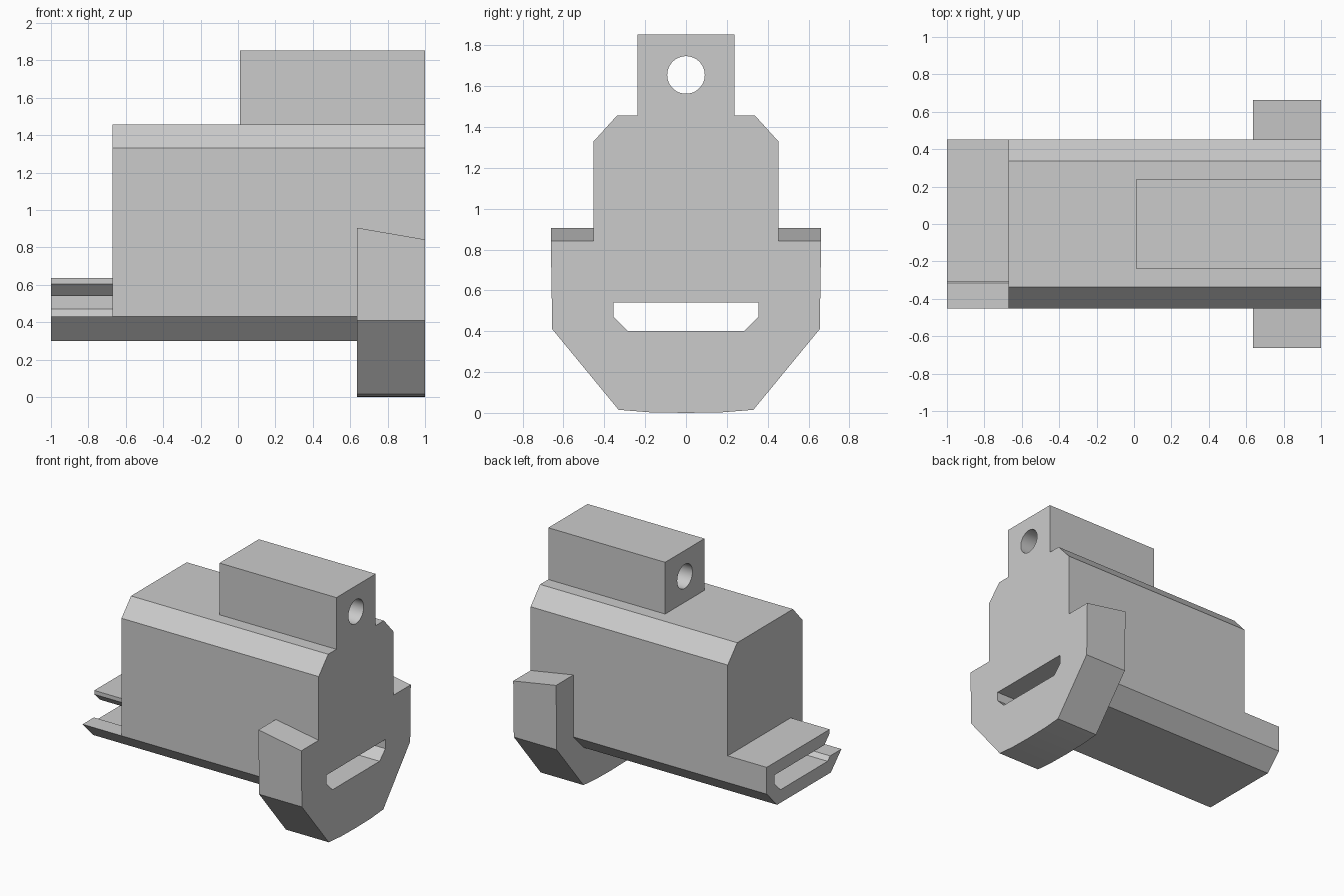
import bpy, bmesh, math
from mathutils import Matrix

if "Cube" in bpy.data.objects:
    bpy.data.objects.remove(bpy.data.objects["Cube"], do_unlink=True)

grey = bpy.data.materials.new("plain grey")
grey.use_nodes = True
grey.diffuse_color = (0.6, 0.6, 0.6, 1)
grey.node_tree.nodes["Principled BSDF"].inputs["Base Color"].default_value = (0.6, 0.6, 0.6, 1)


def finish(name, bm):
    bmesh.ops.recalc_face_normals(bm, faces=bm.faces)
    mesh = bpy.data.meshes.new(name)
    bm.to_mesh(mesh)
    bm.free()
    mesh.materials.append(grey)
    obj = bpy.data.objects.new(name, mesh)
    bpy.context.collection.objects.link(obj)
    return obj


def prism(name, profile, x0, x1, top_drop=0):
    """Extrude a (y, z) profile along x; top_drop lowers the top edge at x1."""
    bm = bmesh.new()
    face = bm.faces.new([bm.verts.new((x0, y, z)) for y, z in profile])
    top = max(z for y, z in profile)
    moved = bmesh.ops.extrude_face_region(bm, geom=[face])["geom"]
    for v in moved:
        if isinstance(v, bmesh.types.BMVert):
            v.co.x = x1
            if v.co.z > top - 0.001:
                v.co.z -= top_drop
    return finish(name, bm)


def mirrored(half):
    """Close a +y half profile, listed bottom to top, with its mirror image."""
    return half + [(-y, z) for y, z in reversed(half) if y > 0]


def rod(name, radius, z, x0, x1):
    bm = bmesh.new()
    place = Matrix.Translation(((x0 + x1) / 2, 0, z)) @ Matrix.Rotation(math.pi / 2, 4, "Y")
    bmesh.ops.create_cone(bm, cap_ends=True, segments=48, radius1=radius,
                          radius2=radius, depth=x1 - x0, matrix=place)
    return finish(name, bm)


def combine(target, tool, operation):
    tool.hide_render = True
    mod = target.modifiers.new(operation.lower(), "BOOLEAN")
    mod.operation, mod.solver, mod.object = operation, "EXACT", tool
    bpy.context.view_layer.objects.active = target
    bpy.ops.object.modifier_apply(modifier=mod.name)
    bpy.data.objects.remove(tool, do_unlink=True)


# Main housing with chamfered long edges
housing = prism("housing", mirrored([(0.325, 0.30), (0.452, 0.43), (0.452, 1.33), (0.337, 1.457)]), -0.67, 1)

# Tail tongue, end flange and top lug are fused to the housing
tongue = prism("tongue", mirrored([(0.325, 0.30), (0.452, 0.43), (0.452, 0.635)]), -1, -0.5)
flange = prism("flange", mirrored([(0, 0), (0.18, 0.003), (0.33, 0.015), (0.655, 0.41), (0.662, 0.905)]),
               0.637, 1, top_drop=0.063)
lug = prism("lug", mirrored([(0.238, 1.3), (0.238, 1.853)]), 0.01, 1)
for part in (tongue, flange, lug):
    combine(housing, part, "UNION")

# Long slot, lug bore and the side opening of the tongue
slot = prism("slot_cutter", mirrored([(0.285, 0.40), (0.355, 0.47), (0.355, 0.54)]), -1.2, 1.2)
bore = rod("bore_cutter", 0.092, 1.655, -0.2, 1.2)
opening = prism("opening_cutter", [(-0.6, 0.43), (-0.22, 0.43), (-0.22, 0.515), (-0.31, 0.605),
                                   (-0.31, 0.75), (-0.6, 0.75)], -1.2, -0.67)
for cutter in (slot, bore, opening):
    combine(housing, cutter, "DIFFERENCE")

bpy.ops.object.select_all(action="DESELECT")
housing.select_set(True)
bpy.context.view_layer.objects.active = housing
bpy.ops.object.shade_smooth_by_angle(angle=math.radians(20))
